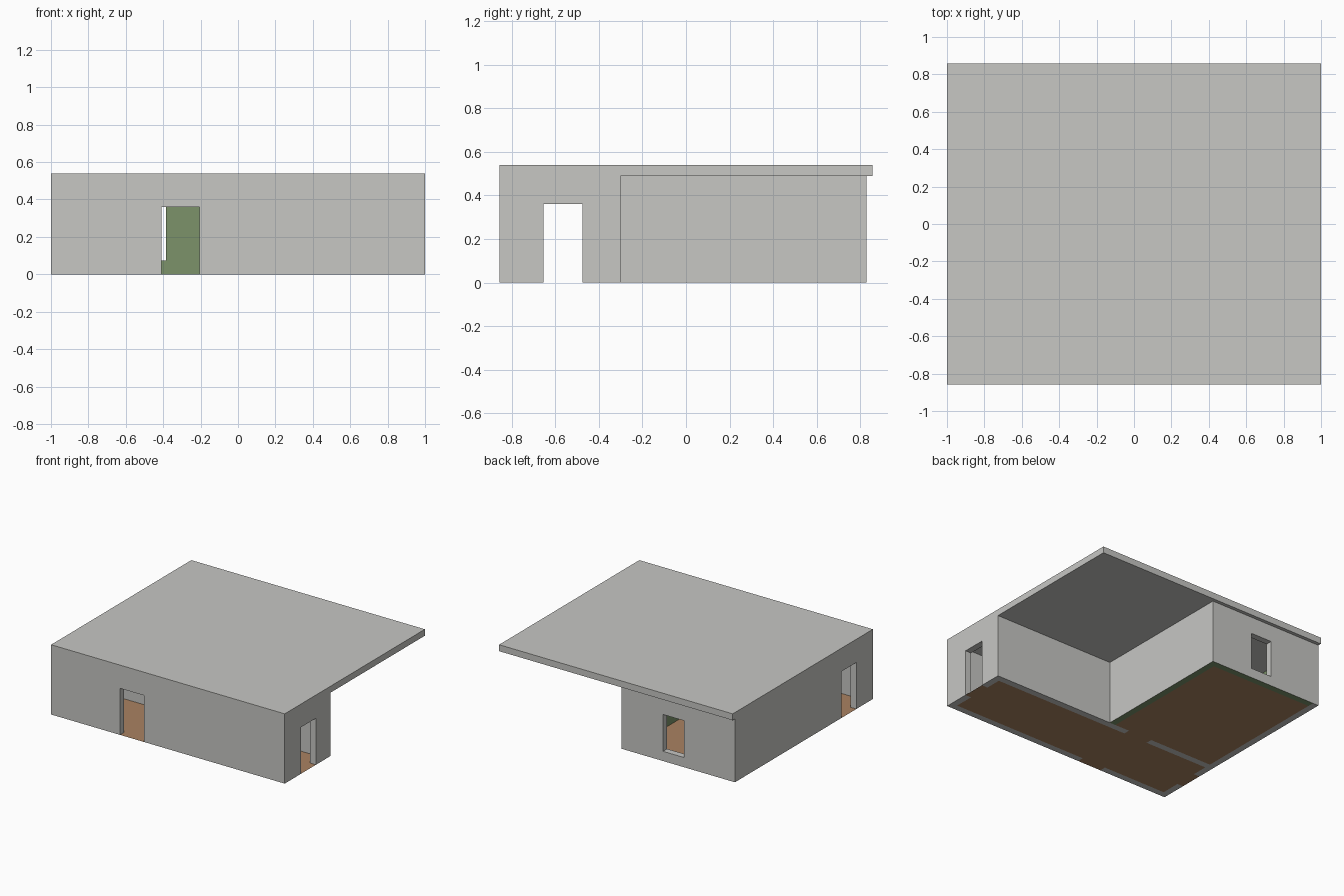
import bpy, bmesh, math
from mathutils import Vector

if "Cube" in bpy.data.objects:
    bpy.data.objects.remove(bpy.data.objects["Cube"])

# Solid blocks and the voids carved from them: (x0, x1, y0, y1, z0, z1)
FRONT_WING = (-1, 1, -0.857, -0.30, 0, 0.49)
BACK_WING = (-1, -0.03, -0.30, 0.83, 0, 0.49)
ROOF = (-1, 1, -0.857, 0.857, 0.49, 0.54)

HALL = (-0.95, 0.95, -0.807, -0.35, 0, 0.49)
ROOM = (-0.95, -0.08, -0.30, 0.78, 0, 0.49)
SIDE_DOORS = (-1, 1, -0.655, -0.475, 0, 0.36)            # left and right doors
FRONT_DOORS = (-0.41, -0.205, -0.857, -0.30, 0, 0.36)    # front and inner doors
WINDOW = (-0.565, -0.385, 0.78, 0.83, 0.075, 0.36)

WALLS = [FRONT_WING, BACK_WING]
VOIDS = [HALL, ROOM, SIDE_DOORS, FRONT_DOORS, WINDOW]
BOXES = WALLS + [ROOF] + VOIDS
CUTS = [sorted({b[2 * a + s] for b in BOXES for s in (0, 1)}) for a in range(3)]


def material(name, rgb):
    m = bpy.data.materials.new(name)
    m.diffuse_color = (*rgb, 1)
    m.use_nodes = True
    m.node_tree.nodes["Principled BSDF"].inputs["Base Color"].default_value = m.diffuse_color
    return m


GREY = material("plaster_grey", (0.57, 0.57, 0.55))
GREEN = material("room_green", (0.20, 0.29, 0.144))
BROWN = material("floor_brown", (0.40, 0.225, 0.12))


def inside(p, boxes):
    return any(all(b[2 * a] < p[a] < b[2 * a + 1] for a in range(3)) for b in boxes)


def cells():
    """All grid cells formed by the box planes, as index triples."""
    return [(i, j, k) for i in range(len(CUTS[0]) - 1)
            for j in range(len(CUTS[1]) - 1) for k in range(len(CUTS[2]) - 1)]


def middle(cell):
    """Centre of a cell, or None outside the grid."""
    if any(not 0 <= cell[a] < len(CUTS[a]) - 1 for a in range(3)):
        return None
    return [(CUTS[a][cell[a]] + CUTS[a][cell[a] + 1]) / 2 for a in range(3)]


def part_at(cell):
    p = middle(cell)
    if p is None or inside(p, VOIDS):
        return None
    if inside(p, [ROOF]):
        return "roof"
    return "walls" if inside(p, WALLS) else None


def add_side(bm, cell, axis, side, mat):
    """Add one side of a cell, facing outward."""
    u, v = (axis + 1) % 3, (axis + 2) % 3
    pts = []
    for du, dv in ((0, 0), (1, 0), (1, 1), (0, 1)):
        co = Vector((0, 0, 0))
        co[axis] = CUTS[axis][cell[axis] + side]
        co[u] = CUTS[u][cell[u] + du]
        co[v] = CUTS[v][cell[v] + dv]
        pts.append(co)
    if not side:
        pts.reverse()
    bm.faces.new([bm.verts.new(p) for p in pts]).material_index = mat


def finish(bm, name, mats):
    """Weld the cell sides, merge flat regions and make the object."""
    bmesh.ops.remove_doubles(bm, verts=bm.verts[:], dist=1e-5)
    bmesh.ops.dissolve_limit(bm, angle_limit=math.radians(1), verts=bm.verts[:],
                             edges=bm.edges[:], delimit={'MATERIAL'})
    me = bpy.data.meshes.new(name)
    bm.to_mesh(me)
    bm.free()
    for m in mats:
        me.materials.append(m)
    bpy.context.collection.objects.link(bpy.data.objects.new(name, me))


# Walls and roof: keep only cell sides that meet open air
for part in ("walls", "roof"):
    bm = bmesh.new()
    for cell in cells():
        if part_at(cell) != part:
            continue
        for axis in range(3):
            for side in (0, 1):
                near = list(cell)
                near[axis] += 2 * side - 1
                if part_at(near):
                    continue
                c, n = middle(cell), middle(near)
                # Green: walls facing the room, and the foot of its two outer walls
                in_room = axis < 2 and n is not None and inside(n, [ROOM])
                foot = axis == 2 and side == 0 and c[1] > -0.30 and c[0] > -0.95
                green = part == "walls" and (in_room or (foot and c[2] < 0.1))
                add_side(bm, cell, axis, side, 1 if green else 0)
    finish(bm, part, [GREY, GREEN] if part == "walls" else [GREY])

# Floor: one thin sheet under both rooms and every doorway
bm = bmesh.new()
for cell in cells():
    if cell[2] == 0 and inside(middle(cell), VOIDS):
        add_side(bm, cell, 2, 0, 0)
bmesh.ops.reverse_faces(bm, faces=bm.faces[:])
finish(bm, "floor", [BROWN])
